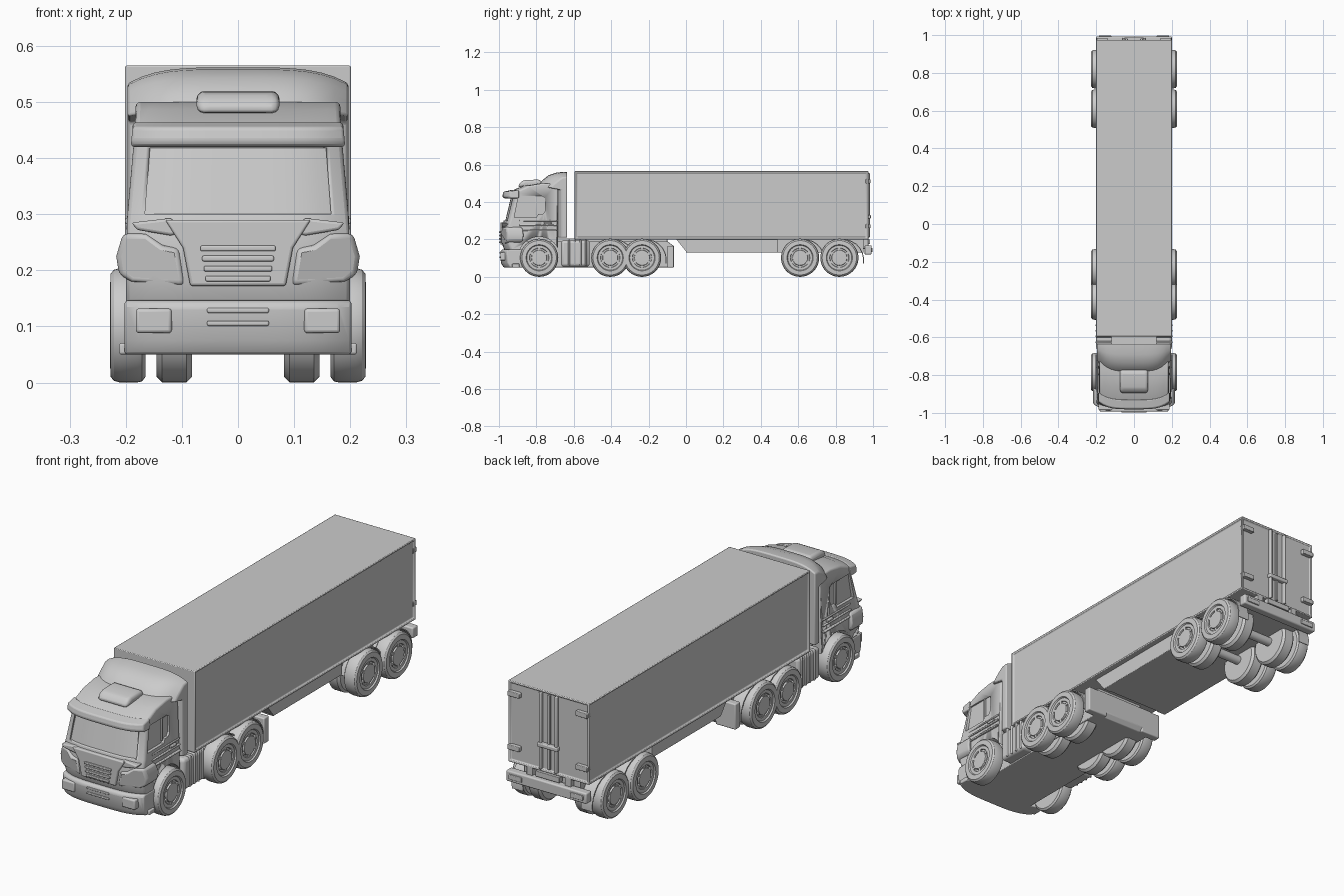
import bpy, bmesh, math
from mathutils import Matrix, Vector

if "Cube" in bpy.data.objects:
    bpy.data.objects.remove(bpy.data.objects["Cube"])

grey = bpy.data.materials.new("plain_grey")
grey.use_nodes = True
grey.diffuse_color = (0.6, 0.6, 0.6, 1)
grey.node_tree.nodes["Principled BSDF"].inputs["Base Color"].default_value = (0.6, 0.6, 0.6, 1)


def finish(bm, name, bevel=0, mirror=False, smooth=True, segs=3):
    """Turn a bmesh in world coordinates into a finished object."""
    bmesh.ops.recalc_face_normals(bm, faces=bm.faces)
    mesh = bpy.data.meshes.new(name)
    bm.to_mesh(mesh)
    bm.free()
    mesh.materials.append(grey)
    ob = bpy.data.objects.new(name, mesh)
    bpy.context.collection.objects.link(ob)
    if bevel:
        m = ob.modifiers.new("round_edges", "BEVEL")
        m.width, m.segments, m.limit_method = bevel, segs, "ANGLE"
        m.angle_limit = math.radians(35)
    if mirror:
        ob.modifiers.new("other_side", "MIRROR")
    if smooth:
        bpy.ops.object.select_all(action="DESELECT")
        bpy.context.view_layer.objects.active = ob
        ob.select_set(True)
        bpy.ops.object.shade_smooth_by_angle(angle=math.radians(32))
    return ob


def box(name, x, y, z, bevel=0.003, mirror=False):
    bm = bmesh.new()
    bmesh.ops.create_cube(bm, size=1)
    for v in bm.verts:
        v.co = [sum(r) / 2 + c * (r[1] - r[0]) for c, r in zip(v.co, (x, y, z))]
    return finish(bm, name, bevel, mirror)


def loft(name, pts, a, b, place, cuts=1, bevel=0.003, mirror=False, warp=None):
    """Sweep an outline from a to b; place(u, v, t) gives the world point."""
    bm = bmesh.new()
    rings = []
    for i in range(cuts + 1):
        t = a + (b - a) * i / cuts
        ring = [Vector(place(u, v, t)) for u, v in pts]
        rings.append([bm.verts.new(warp(p) if warp else p) for p in ring])
    for r, s in zip(rings, rings[1:]):
        for j in range(len(r)):
            bm.faces.new((r[j - 1], r[j], s[j], s[j - 1]))
    bm.faces.new(rings[0])
    bm.faces.new(rings[-1])
    return finish(bm, name, bevel, mirror)


def side(name, pts, x0, x1, **kw):      # outline given in y, z
    return loft(name, pts, x0, x1, lambda u, v, t: (t, u, v), **kw)


def front(name, pts, y0, y1, **kw):     # outline given in x, z
    return loft(name, pts, y0, y1, lambda u, v, t: (u, t, v), **kw)


def lathe(name, prof, y, z, mirror=True, steps=48):
    """Spin a closed profile of (radius, x) around an axle."""
    bm = bmesh.new()
    rings = []
    for i in range(steps):
        c, s = math.cos(math.tau * i / steps), math.sin(math.tau * i / steps)
        rings.append([bm.verts.new((x, y + r * c, z + r * s)) for r, x in prof])
    for i in range(steps):
        r, s = rings[i - 1], rings[i]
        for j in range(1, len(prof)):
            bm.faces.new((r[j - 1], r[j], s[j], s[j - 1]))
    bmesh.ops.remove_doubles(bm, verts=bm.verts, dist=1e-5)
    return finish(bm, name, 0, mirror)


def cut(ob, cutter):
    m = ob.modifiers.new("cut", "BOOLEAN")
    m.operation, m.object, m.solver = "DIFFERENCE", cutter, "EXACT"
    cutter.hide_render = True
    bpy.context.view_layer.objects.active = ob
    for mod in list(ob.modifiers):
        bpy.ops.object.modifier_apply(modifier=mod.name)
    bpy.data.objects.remove(cutter)


def round_nose(p):
    """Sweep the cab's front back toward its corners and narrow the top."""
    u = abs(p.x) / 0.2
    k = max(0, min(1, (-0.7 - p.y) / 0.2))
    p.y += 0.035 * k * u ** 4
    p.x *= 1 - 0.09 * max(0, min(1, (p.z - 0.27) / 0.2))
    return p


def crown(p):
    u = abs(p.x) / 0.2
    k = max(0, min(1, (p.z - 0.45) / 0.1))
    p.z -= 0.03 * k * u ** 4
    p.y += 0.07 * u ** 4 * max(0, min(1, (-0.65 - p.y) / 0.1))
    return p


# Cab shell with windscreen, side windows and wheel arch cut in
cab = side("cab", [(-0.97, 0.14), (-0.985, 0.18), (-0.985, 0.27), (-0.975, 0.298), (-0.945, 0.42),
                   (-0.945, 0.455), (-0.87, 0.487), (-0.78, 0.5), (-0.685, 0.5), (-0.685, 0.06),
                   (-0.9, 0.06), (-0.9, 0.14)], -0.2, 0.2, cuts=16, bevel=0.008, warp=round_nose)
cut(cab, side("windscreen_cutter", [(-1.1, 0.3), (-0.966, 0.3), (-0.938, 0.418), (-1.1, 0.418)],
              -0.168, 0.168, cuts=16, bevel=0, warp=round_nose))
for s in (-1, 1):
    cut(cab, side("window_cutter", [(-0.918, 0.318), (-0.80, 0.318), (-0.79, 0.335), (-0.765, 0.335),
                                    (-0.755, 0.35), (-0.755, 0.425), (-0.77, 0.432), (-0.895, 0.432)],
                  s * 0.178, s * 0.25, bevel=0))
    cut(cab, lathe("arch_cutter", [(0, s * 0.12), (0.112, s * 0.12), (0.112, s * 0.3), (0, s * 0.3)],
                   -0.785, 0.102, mirror=False))
box("window_divider", (0.17, 0.186), (-0.805, -0.796), (0.33, 0.43), 0.002, True)
for z in (0.245, 0.272, 0.297):
    box("door_moulding", (0.19, 0.203 - (z - 0.245) * 0.12), (-0.89, -0.69), (z, z + 0.008), 0.003, True)
box("door_handle", (0.19, 0.201), (-0.76, -0.72), (0.282, 0.293), 0.003, True)

# Sun visor, roof hatch and wind deflector
side("sun_visor", [(-0.975, 0.42), (-0.982, 0.43), (-0.977, 0.455), (-0.93, 0.465), (-0.93, 0.42)],
     -0.205, 0.205, cuts=16, bevel=0.006, warp=round_nose)
side("roof_hatch", [(-0.9, 0.48), (-0.885, 0.508), (-0.86, 0.518), (-0.78, 0.52), (-0.755, 0.48)],
     -0.074, 0.074, cuts=6, bevel=0.014)
side("wind_deflector", [(-0.79, 0.485), (-0.77, 0.515), (-0.735, 0.543), (-0.69, 0.558), (-0.635, 0.562),
                        (-0.635, 0.21), (-0.7, 0.21), (-0.7, 0.47)],
     -0.197, 0.197, cuts=16, bevel=0.006, warp=crown)

# Nose: centre grille, headlight pods and bumper
front("grille", [(-0.085, 0.172), (0.085, 0.172), (0.098, 0.24), (0.13, 0.29), (-0.13, 0.29), (-0.098, 0.24)],
      -0.993, -0.95, bevel=0.005)
for i in range(4):
    w = 0.058 + i * 0.003
    box("grille_slat", (-w, w), (-0.999, -0.985), (0.18 + i * 0.018, 0.19 + i * 0.018), 0.003)
front("headlight_pod", [(0.094, 0.172), (0.19, 0.18), (0.212, 0.192), (0.217, 0.225), (0.205, 0.266),
                        (0.165, 0.265), (0.135, 0.245), (0.105, 0.24)],
      -0.988, -0.9, cuts=2, bevel=0.01, mirror=True,
      warp=lambda p: Vector((p.x, p.y + 0.9 * max(0, p.x - 0.15) ** 1.2, p.z)))
front("brow", [(0.09, 0.268), (0.12, 0.262), (0.18, 0.272), (0.19, 0.285), (0.12, 0.293)],
      -0.985, -0.93, bevel=0.005, mirror=True)
side("bumper", [(-0.975, 0.05), (-0.99, 0.075), (-0.993, 0.135), (-0.985, 0.146), (-0.89, 0.146), (-0.89, 0.05)],
     -0.202, 0.202, cuts=16, bevel=0.005, warp=round_nose)
box("fog_lamp", (0.118, 0.182), (-0.993, -0.95), (0.088, 0.132), 0.006, True)
for z in (0.101, 0.124):
    box("bumper_vent", (-0.055, 0.055), (-0.997, -0.98), (z, z + 0.009), 0.003)
box("side_skirt_lip", (0.19, 0.212), (-0.93, -0.89), (0.05, 0.07), 0.004, True)

# Tractor chassis, deck, tanks and rear guards
side("chassis", [(-0.96, 0.05), (-0.08, 0.05), (-0.065, 0.07), (-0.065, 0.165), (-0.1, 0.19),
                 (-0.9, 0.19)], -0.15, 0.15)
box("coupling_deck", (-0.12, 0.12), (-0.69, -0.1), (0.18, 0.205))
box("fuel_tank", (0.1, 0.2), (-0.668, -0.515), (0.055, 0.195), 0.015, True)
for i in range(4):
    box("tank_strap", (0.1, 0.204), (-0.63 + i * 0.03, -0.62 + i * 0.03), (0.06, 0.2), 0.004, True)
box("tail_guard", (0.1, 0.2), (-0.1, -0.065), (0.05, 0.165), 0.005, True)

# Wheels, hubs and mudguards
R, AXLES = 0.102, (-0.785, -0.405, -0.235, 0.61, 0.82)
TYRE = [(0, 0.165), (0.092, 0.165), (0.1, 0.171), (R, 0.18), (R, 0.21), (0.099, 0.221), (0.092, 0.227),
        (0.07, 0.228), (0.066, 0.222), (0.052, 0.222), (0.05, 0.217), (0.042, 0.217), (0.04, 0.224), (0, 0.225)]
INNER = [(0, 0.082), (0.092, 0.082), (R, 0.092), (R, 0.135), (0.092, 0.145), (0, 0.145)]
for y in AXLES:
    lathe("wheel", TYRE, y, R)
    lathe("axle", [(0, 0), (0.02, 0), (0.02, 0.17), (0, 0.17)], y, R)
    if y > -0.7:
        lathe("inner_wheel", INNER, y, R)
    for i in range(6):
        bm = bmesh.new()
        bmesh.ops.create_cube(bm, size=1, matrix=Matrix.Translation((0.219, y, R))
                              @ Matrix.Rotation(math.tau * i / 6, 4, "X")
                              @ Matrix.Translation((0, 0, 0.046)) @ Matrix.Diagonal((0.008, 0.012, 0.014, 1)))
        finish(bm, "hub_spoke", 0, True)
for y in AXLES[1:]:
    arc = [(math.radians(a), r) for r, span in ((0.107, range(-10, 171, 15)), (0.112, range(170, -11, -15)))
           for a in span]
    side("mudguard", [(y + 0.02 + r * math.cos(a), 0.09 + r * math.sin(a)) for a, r in arc],
         0.145, 0.2, bevel=0, mirror=True)

# Trailer body with sunken side and rear panels
bm = bmesh.new()
bmesh.ops.create_cube(bm, size=1, matrix=Matrix.Translation((0, 0.19, 0.3825))
                      @ Matrix.Diagonal((0.402, 1.57, 0.365, 1)))
for f in [f for f in bm.faces if abs(f.normal.x) > 0.5 or f.normal.y > 0.5]:
    n = f.normal.copy()
    bmesh.ops.inset_individual(bm, faces=[f], thickness=0.012)
    bmesh.ops.inset_individual(bm, faces=[f], thickness=0.004)
    bmesh.ops.translate(bm, verts=f.verts, vec=n * -0.007)
finish(bm, "trailer_body", 0.003, segs=2)

# Trailer belly and rear underframe
side("trailer_belly", [(-0.055, 0.205), (0.005, 0.13), (0.95, 0.13), (0.95, 0.205)], -0.14, 0.14)
box("belly_skirt", (0.13, 0.175), (0.0, 0.49), (0.13, 0.205), 0.003, True)
side("skirt_nose", [(-0.055, 0.205), (0.005, 0.13), (0.005, 0.205)], 0.13, 0.175, bevel=0, mirror=True)
box("rear_bumper", (-0.2, 0.2), (0.955, 0.993), (0.12, 0.168), 0.006)
box("rear_lamp", (0.12, 0.185), (0.985, 0.998), (0.133, 0.155), 0.003, True)
box("plate_mount", (-0.06, 0.06), (0.96, 0.985), (0.175, 0.2), 0.002)
box("bumper_post", (0.08, 0.11), (0.94, 0.975), (0.15, 0.205), 0.003, True)

# Rear doors: seam posts, lock bars, handle and hinges
box("door_seam", (-0.006, 0.006), (0.96, 0.975), (0.215, 0.55), 0.002)
box("lock_bar", (0.033, 0.045), (0.96, 0.983), (0.21, 0.555), 0.004, True)
box("lock_handle", (-0.05, 0.05), (0.965, 0.988), (0.312, 0.33), 0.004)
for z in (0.26, 0.5):
    box("hinge", (0.14, 0.198), (0.96, 0.986), (z, z + 0.022), 0.003, True)
